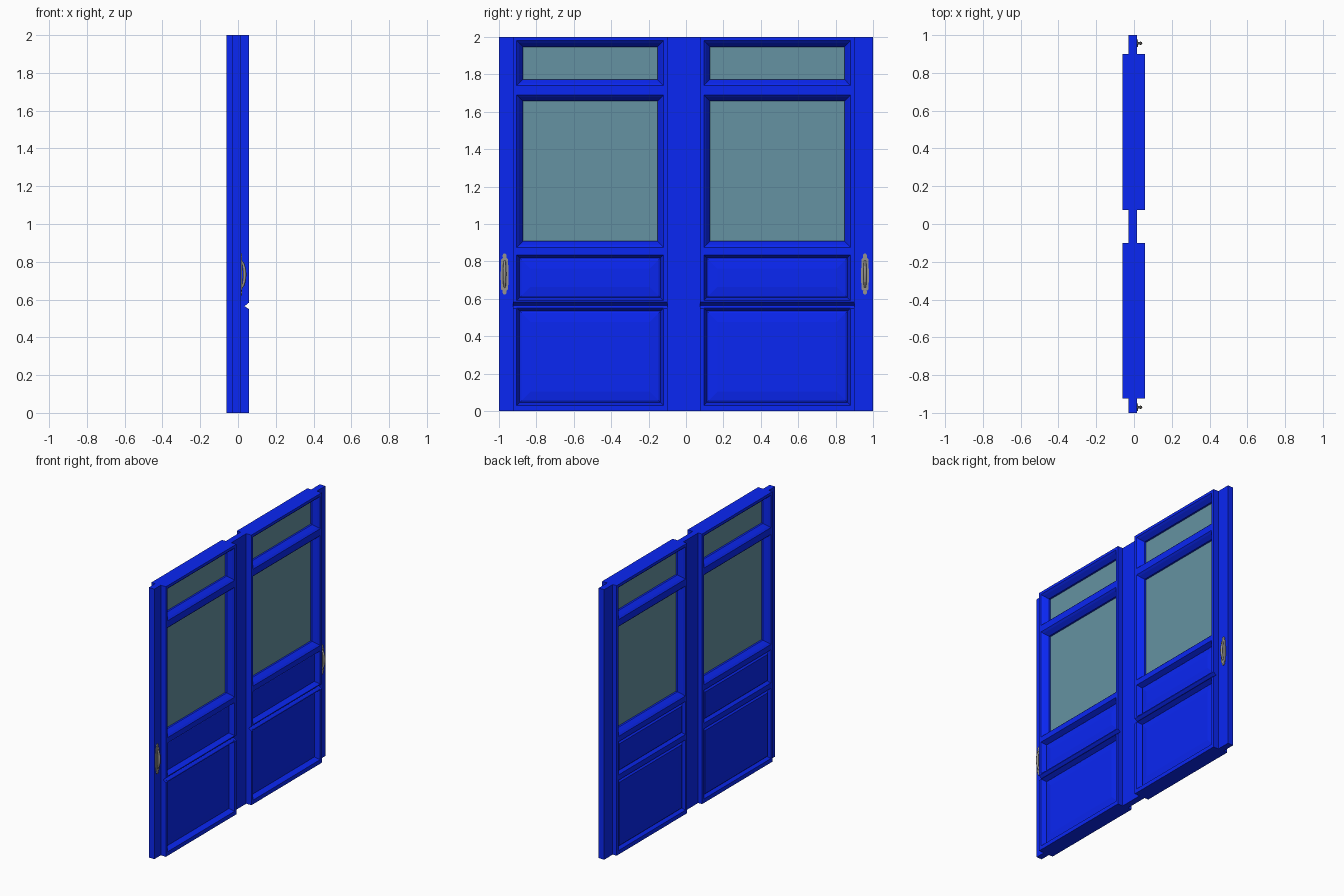
import bpy, bmesh, math

if "Cube" in bpy.data.objects:
    bpy.data.objects.remove(bpy.data.objects["Cube"])

def material(name, rgb):
    m = bpy.data.materials.new(name)
    m.diffuse_color = (*rgb, 1)
    m.use_nodes = True
    m.node_tree.nodes["Principled BSDF"].inputs["Base Color"].default_value = m.diffuse_color
    return m

BLUE = material("blue_paint", (0.003, 0.02, 0.9))
GLASS = material("window_glass", (0.13, 0.29, 0.36))
METAL = material("worn_metal", (0.3, 0.29, 0.27))
FRONT, BACK = 0.057, -0.062        # door faces
NOTCH = 0.565                      # height of the groove between the panels

def finish(name, bm, mat):
    bmesh.ops.recalc_face_normals(bm, faces=bm.faces)
    me = bpy.data.meshes.new(name)
    bm.to_mesh(me)
    bm.free()
    me.materials.append(mat)
    ob = bpy.data.objects.new(name, me)
    bpy.context.collection.objects.link(ob)
    return ob

def extrude(name, pts, offset, mat):
    """Extrude a flat outline of 3D points along an offset."""
    bm = bmesh.new()
    f = bm.faces.new([bm.verts.new(p) for p in pts])
    ext = bmesh.ops.extrude_face_region(bm, geom=[f])["geom"]
    bmesh.ops.translate(bm, vec=offset,
                        verts=[v for v in ext if isinstance(v, bmesh.types.BMVert)])
    return finish(name, bm, mat)

def prism(name, poly, y0, y1, mat=BLUE):
    return extrude(name, [(x, y0, z) for x, z in poly], (0, y1 - y0, 0), mat)

def box(name, x0, x1, y0, y1, z0, z1, mat=BLUE):
    return prism(name, [(x0, z0), (x1, z0), (x1, z1), (x0, z1)], y0, y1, mat)

def member(name, y0, y1, z0, z1):
    """Door stile or rail, with the V groove where it crosses."""
    poly = [(BACK, z0), (FRONT, z0)]
    if z0 < NOTCH < z1:
        poly += [(FRONT, NOTCH - 0.018), (0.035, NOTCH), (FRONT, NOTCH + 0.018)]
    poly += [(FRONT, z1), (BACK, z1)]
    return prism(name, poly, y0, y1)

def rect_loft(name, y0, y1, z0, z1, profile, closed, mat=BLUE):
    """Bridge rectangles given as (inset, x); either a closed ring or a capped solid."""
    bm = bmesh.new()
    rings = []
    for i, x in profile:
        rings.append([bm.verts.new((x, y, z)) for y, z in (
            (y0 + i, z0 + i), (y1 - i, z0 + i), (y1 - i, z1 - i), (y0 + i, z1 - i))])
    pairs = list(zip(rings, rings[1:]))
    if closed:
        pairs.append((rings[-1], rings[0]))
    else:
        bm.faces.new(rings[0])
        bm.faces.new(rings[-1])
    for a, b in pairs:
        for k in range(4):
            n = (k + 1) % 4
            bm.faces.new((a[k], a[n], b[n], b[k]))
    return finish(name, bm, mat)

# thin fixed posts
for name, y0, y1 in (("left_post", -1, -0.925), ("middle_post", -0.10, 0.075),
                     ("right_post", 0.90, 1)):
    box(name, -0.03, 0.015, y0, y1, 0, 2)

WINDOWS = [(1.74, 1.98), (0.875, 1.69)]
PANELS = [(0.59, 0.835), (0.03, 0.55)]
RAILS = [(0, 0.03), (0.55, 0.59), (0.835, 0.875), (1.69, 1.74), (1.98, 2)]

def door(side, s):
    a, b = -0.905 + s, -0.12 + s
    member(side + "_outer_stile", -0.925 + s, a, 0, 2)
    member(side + "_inner_stile", b, -0.10 + s, 0, 2)
    for z0, z1 in RAILS:
        member(side + "_rail", a, b, z0, z1)
    # glazed openings with sloping mouldings
    for z0, z1 in WINDOWS:
        rect_loft(side + "_window_moulding", a, b, z0, z1,
                  [(0, FRONT), (0.012, 0.045), (0.033, 0.015), (0.033, -0.02),
                   (0.012, -0.05), (0, BACK)], True)
        box(side + "_glass", -0.006, 0.002, a + 0.03, b - 0.03, z0 + 0.03, z1 - 0.03, GLASS)
    # raised panels, shallower on the back face
    for z0, z1 in PANELS:
        rect_loft(side + "_panel_moulding", a, b, z0, z1,
                  [(0, FRONT), (0.016, 0.022), (0.016, -0.042), (0, BACK)], True)
        rect_loft(side + "_raised_panel", a + 0.014, b - 0.014, z0 + 0.014, z1 - 0.014,
                  [(0.06, -0.056), (0.012, -0.053), (0, -0.04),
                   (0, 0.019), (0.012, 0.027), (0.06, 0.033)], False)

door("left", 0.0)
door("right", 1.0)

def handle(y):
    # back plate with tapered ends
    right = [(0.004, 0.622), (0.012, 0.633), (0.009, 0.643), (0.019, 0.65), (0.021, 0.72),
             (0.019, 0.81), (0.009, 0.82), (0.012, 0.832), (0.004, 0.843)]
    pts = right + [(-p, z) for p, z in reversed(right)]
    extrude("handle_plate", [(0.013, y + p, z) for p, z in pts], (0.009, 0, 0), METAL)
    # bowed grip
    cu = bpy.data.curves.new("handle_grip", "CURVE")
    cu.dimensions = "3D"
    cu.bevel_depth = 0.007
    cu.bevel_resolution = 2
    cu.use_fill_caps = True
    sp = cu.splines.new("POLY")
    sp.points.add(10)
    for k, p in enumerate(sp.points):
        t = k / 10
        p.co = (0.016 + 0.019 * max(0, math.sin(math.pi * t)) ** 0.5, y, 0.66 + 0.145 * t, 1)
        p.radius = 0.8 + 0.5 * math.sin(math.pi * t)
    cu.materials.append(METAL)
    bpy.context.collection.objects.link(bpy.data.objects.new("handle_grip", cu))

for y in (-0.97, 0.957):
    handle(y)
